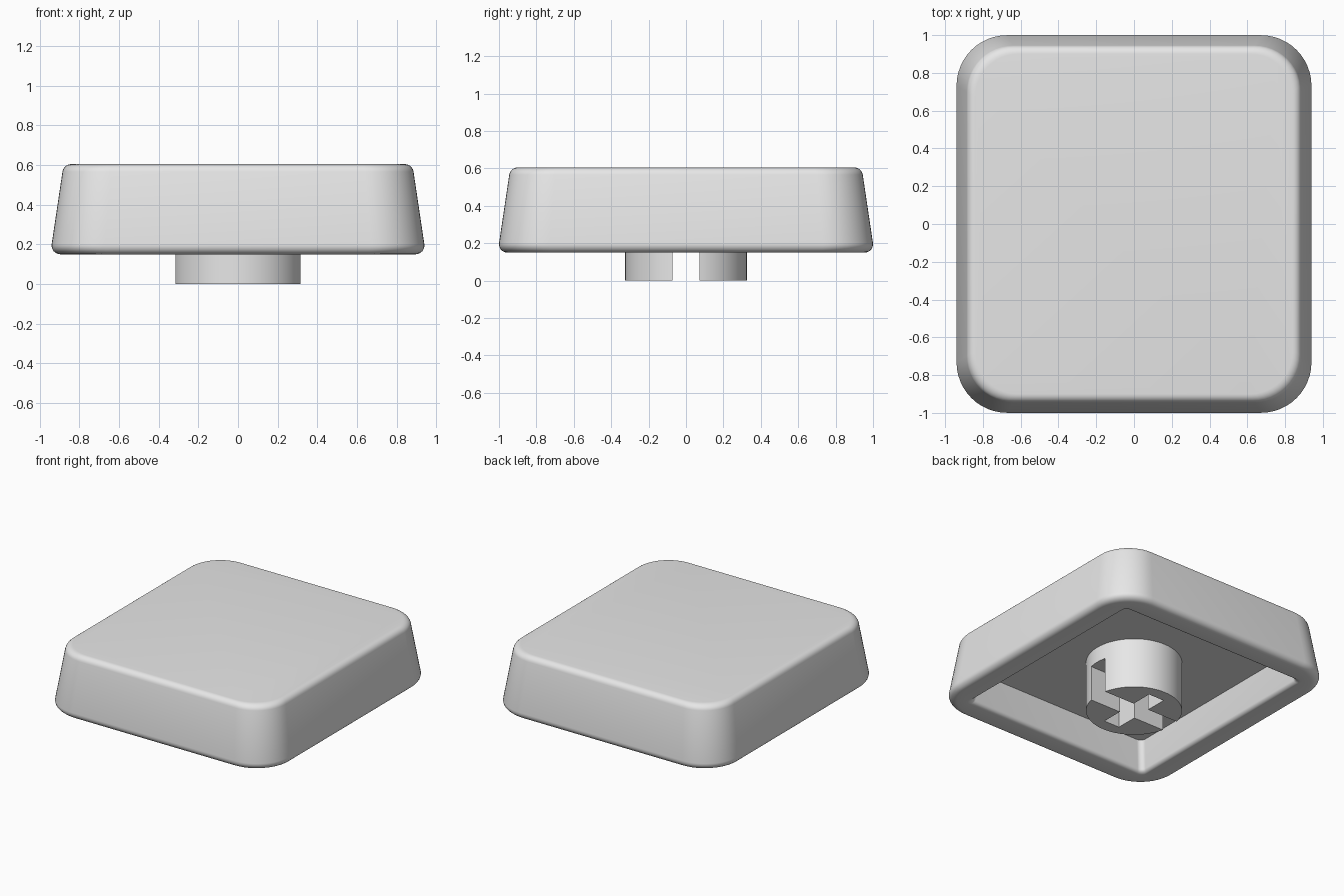
import bpy, bmesh, math
from math import cos, sin, pi

cube = bpy.data.objects.get("Cube")
if cube:
    bpy.data.objects.remove(cube, do_unlink=True)

grey = bpy.data.materials.new("light grey plastic")
grey.use_nodes = True
colour = (0.8, 0.8, 0.8, 1)
grey.diffuse_color = colour
grey.node_tree.nodes["Principled BSDF"].inputs["Base Color"].default_value = colour

HALF_X, HALF_Y = 0.945, 1.005   # wall lines extended down to the rim
RIM_Z, TOP_Z, CEILING_Z = 0.15, 0.605, 0.375
SLOPE = 0.145                   # inward lean of the walls per unit of height
BEVEL = 0.045
STEM_RADIUS = 0.325


def make_object(name, bm):
    bmesh.ops.recalc_face_normals(bm, faces=bm.faces)
    mesh = bpy.data.meshes.new(name)
    bm.to_mesh(mesh)
    bm.free()
    mesh.materials.append(grey)
    obj = bpy.data.objects.new(name, mesh)
    bpy.context.collection.objects.link(obj)
    return obj


def smooth(obj):
    bpy.ops.object.select_all(action="DESELECT")
    obj.select_set(True)
    bpy.context.view_layer.objects.active = obj
    bpy.ops.object.shade_smooth_by_angle(angle=math.radians(35))


def rounded_ring(bm, inset, z, radius, steps=12):
    """Ring of vertices around a rounded rectangle."""
    hx, hy = HALF_X - inset, HALF_Y - inset
    ring = []
    for quarter, (sx, sy) in enumerate([(1, 1), (-1, 1), (-1, -1), (1, -1)]):
        for i in range(steps + 1):
            a = (quarter + i / steps) * pi / 2
            ring.append(bm.verts.new((sx * (hx - radius) + radius * cos(a),
                                      sy * (hy - radius) + radius * sin(a), z)))
    return ring


def fillet(inset, z, start, end, size=BEVEL, steps=6):
    """Arc in the wall profile; angle 0 points to the outside of the cap."""
    angles = [math.radians(start + (end - start) * i / steps) for i in range(steps + 1)]
    return [(inset - size * cos(a), z + size * sin(a)) for a in angles]


# Cap shell: wall profile from the inner ceiling, round the rim, up to the top
lean = math.degrees(math.atan(SLOPE))
wall, inner_bevel = 0.19, 0.03
inner = [(wall + SLOPE * (CEILING_Z - RIM_Z), CEILING_Z)]
inner += fillet(wall - inner_bevel, RIM_Z + inner_bevel, 180 + lean, 270, inner_bevel)
outer = fillet(BEVEL + 0.005, RIM_Z + BEVEL, 270, 360 + lean)
outer += fillet(SLOPE * (TOP_Z - RIM_Z - BEVEL) + BEVEL, TOP_Z - BEVEL, lean, 90)

bm = bmesh.new()
rings = [rounded_ring(bm, inset, z, 0.04) for inset, z in inner]
rings += [rounded_ring(bm, inset, z, 0.27 - inset * 0.4) for inset, z in outer]
for low, high in zip(rings, rings[1:]):
    for i in range(len(low)):
        j = (i + 1) % len(low)
        bm.faces.new((low[i], low[j], high[j], high[i]))
bm.faces.new(rings[0])
bm.faces.new(rings[-1])
smooth(make_object("cap_shell", bm))

# Stem: round post under the ceiling
bm = bmesh.new()
bmesh.ops.create_cone(bm, cap_ends=True, segments=64, radius1=STEM_RADIUS,
                      radius2=STEM_RADIUS, depth=0.4)
bmesh.ops.translate(bm, verts=bm.verts, vec=(0, 0, 0.2))
stem = make_object("stem", bm)


def cut_slot(name, half_x, half_y, depth=0.26):
    """Cut a box-shaped slot upward into the stem."""
    bm = bmesh.new()
    bmesh.ops.create_cube(bm, size=2)
    bmesh.ops.scale(bm, verts=bm.verts, vec=(half_x, half_y, depth))
    cutter = make_object(name, bm)
    cutter.hide_render = True
    mod = stem.modifiers.new(name, "BOOLEAN")
    mod.operation = "DIFFERENCE"
    mod.solver = "EXACT"
    mod.object = cutter
    bpy.context.view_layer.objects.active = stem
    bpy.ops.object.modifier_apply(modifier=mod.name)
    bpy.data.objects.remove(cutter, do_unlink=True)


# Cross socket: one slot runs right through, the other stays inside
cut_slot("through_slot", 0.5, 0.073)
cut_slot("short_slot", 0.064, 0.235)
smooth(stem)
